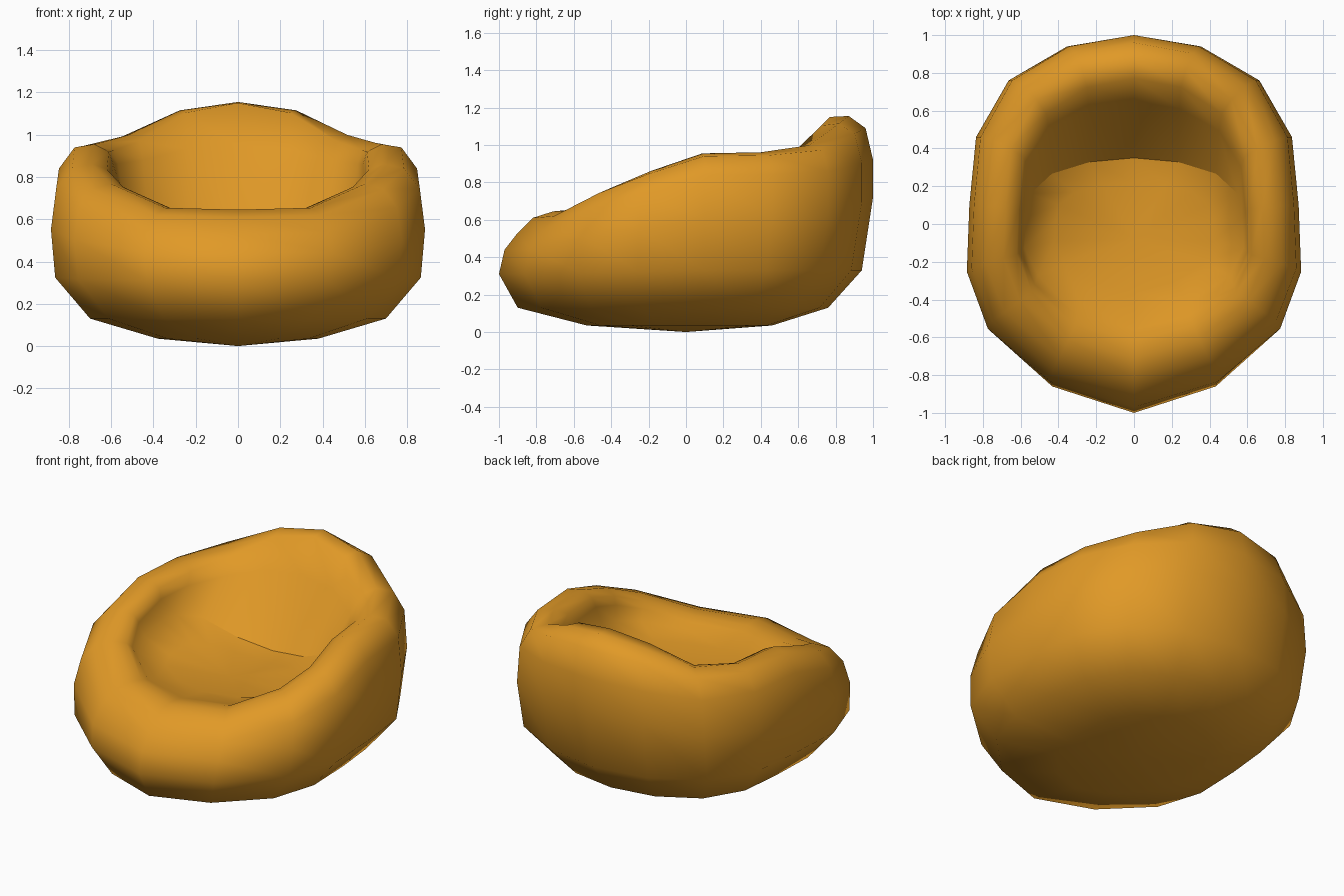
import bpy, bmesh

if "Cube" in bpy.data.objects:
    bpy.data.objects.remove(bpy.data.objects["Cube"])

mat = bpy.data.materials.new("amber_fabric")
mat.diffuse_color = (0.75, 0.32, 0.02, 1)
mat.use_nodes = True
mat.node_tree.nodes["Principled BSDF"].inputs["Base Color"].default_value = mat.diffuse_color

# unit half outline, from the back centre round the side to the front centre
UX = (0, .40, .75, .945, .985, 1, .875, .50, 0)
UY = (1, .94, .76, .46, .10, -.26, -.57, -.86, -1)
WB = (1, .8, .22, .03, 0, 0, 0, 0, 0)      # pull towards back height
WF = (0, 0, 0, 0, 0, .3, .6, .97, 1)       # pull towards front height

# rings: back y, back z, side x, side z, front y, front z
RINGS = [
    (.46, .035, .38, .035, -.53, .035),
    (.76, .13, .70, .13, -.90, .13),
    (.94, .33, .865, .33, -1.0, .31),
    (1.0, .72, .885, .60, -.97, .44),
    (1.0, .92, .86, .84, -.90, .53),
    (.96, 1.09, .785, .94, -.82, .61),
    (.87, 1.155, .69, .955, -.71, .645),
    (.77, 1.15, .62, .92, -.62, .64),
    (.65, .95, .60, .86, -.56, .625),
    (.35, .58, .58, .74, -.48, .61),       # crease between back and seat
    (.22, .57, .42, .62, -.36, .59),
]
CREASE = 9

bm = bmesh.new()


def ring(by, bz, sx, sz, fy, fz):
    half = []
    for ux, uy, wb, wf in zip(UX, UY, WB, WF):
        y = uy * by if uy > 0 else -uy * fy
        half.append((sx * ux, y, sz + wb * (bz - sz) + wf * (fz - sz)))
    pts = half + [(-x, y, z) for x, y, z in half[-2:0:-1]]
    return [bm.verts.new(p) for p in pts]


rings = [ring(*r) for r in RINGS]
n = len(rings[0])

# shell skin
for a, b in zip(rings, rings[1:]):
    for i in range(n):
        j = (i + 1) % n
        bm.faces.new((a[i], b[i], b[j], a[j]))

# underside and seat centre fans
for r, c in ((rings[0], (0, 0, 0)), (rings[-1], (0, -.08, .58))):
    v = bm.verts.new(c)
    for i in range(n):
        bm.faces.new((r[i], r[(i + 1) % n], v))
bmesh.ops.recalc_face_normals(bm, faces=bm.faces)
for f in bm.faces:
    f.smooth = True

# sharp fold where the backrest meets the seat
for i in (-3, -2, -1, 0, 1, 2):
    e = bm.edges.get((rings[CREASE][i], rings[CREASE][(i + 1) % n]))
    e.smooth = False

me = bpy.data.meshes.new("beanbag_chair")
bm.to_mesh(me)
bm.free()
me.materials.append(mat)
ob = bpy.data.objects.new("beanbag_chair", me)
bpy.context.collection.objects.link(ob)
